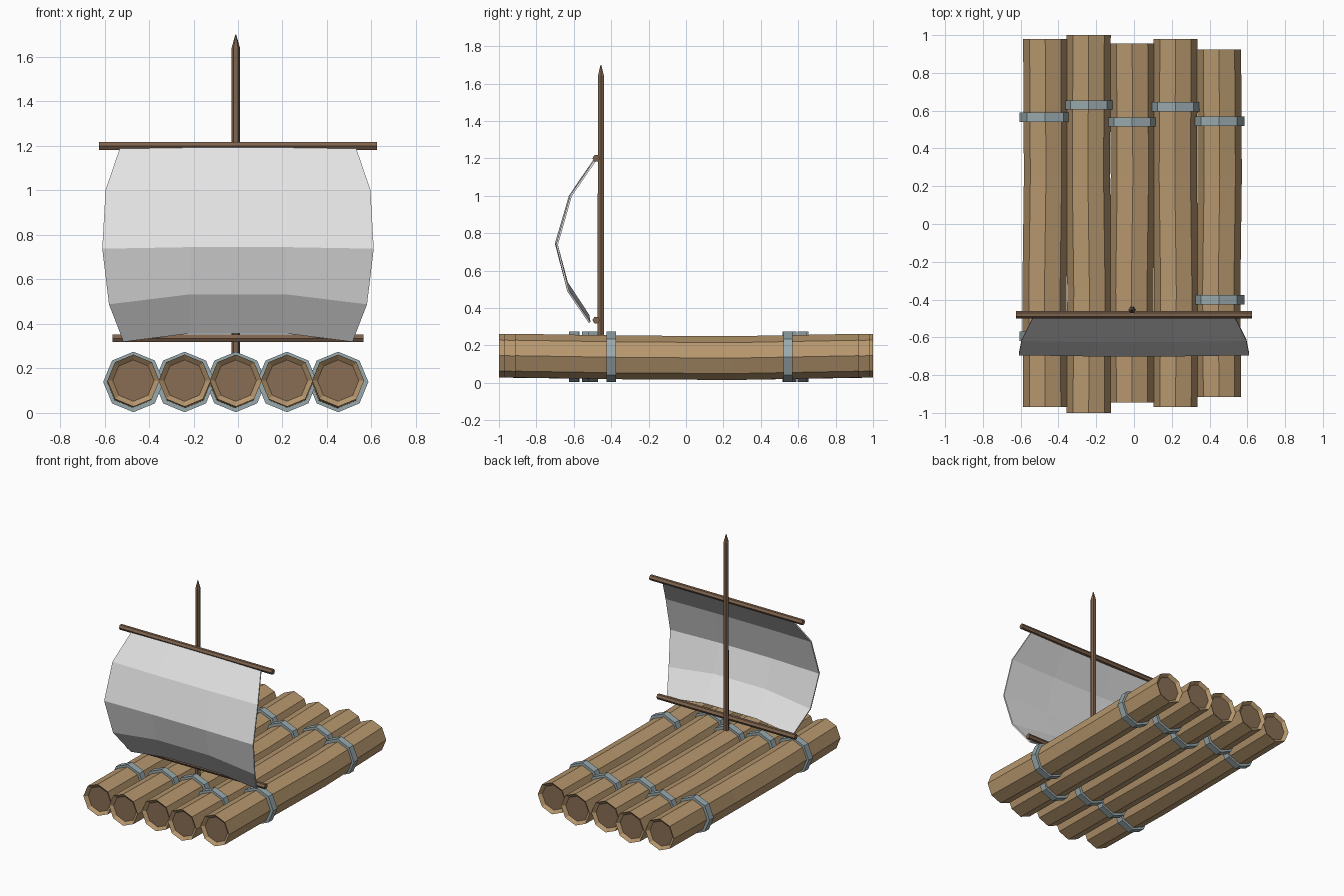
import bpy, bmesh, math
from mathutils import Vector

if "Cube" in bpy.data.objects:
    bpy.data.objects.remove(bpy.data.objects["Cube"], do_unlink=True)


def material(name, rgb):
    m = bpy.data.materials.new(name)
    m.use_nodes = True
    m.diffuse_color = (*rgb, 1)
    m.node_tree.nodes["Principled BSDF"].inputs["Base Color"].default_value = (*rgb, 1)
    return m


WOOD = material("log wood", (0.47, 0.31, 0.155))
CORE = material("log core", (0.25, 0.155, 0.09))
SPAR = material("spar wood", (0.21, 0.125, 0.075))
ROPE = material("blue grey rope", (0.32, 0.40, 0.42))
CLOTH = material("sail cloth", (0.78, 0.78, 0.78))


def finish(name, bm, *mats):
    bmesh.ops.recalc_face_normals(bm, faces=bm.faces)
    mesh = bpy.data.meshes.new(name)
    bm.to_mesh(mesh)
    bm.free()
    for m in mats:
        mesh.materials.append(m)
    obj = bpy.data.objects.new(name, mesh)
    bpy.context.collection.objects.link(obj)
    return obj


def tube(bm, stations, axis, sides, caps=True):
    """Loft regular polygons through (centre, radius) stations along an axis."""
    u, v = [Vector(a) for a in {"x": ((0, 1, 0), (0, 0, 1)),
                                "y": ((1, 0, 0), (0, 0, 1)),
                                "z": ((1, 0, 0), (0, 1, 0))}[axis]]
    rings = []
    for centre, r in stations:
        angles = [math.tau * i / sides for i in range(sides)]
        rings.append([bm.verts.new(Vector(centre) + r * (u * math.cos(a) + v * math.sin(a)))
                      for a in angles])
    for a, b in zip(rings, rings[1:]):
        for i in range(sides):
            j = (i + 1) % sides
            bm.faces.new((a[i], a[j], b[j], b[i]))
    if caps:
        return [bm.faces.new(rings[0]), bm.faces.new(rings[-1])]
    return rings


def log(name, x, y0, y1, sway):
    bm = bmesh.new()
    r = 0.117
    ends = tube(bm, [((x, y0, 0.145), r), ((x + sway, -0.35, 0.136), r),
                     ((x - sway, 0.25, 0.132), r), ((x, y1, 0.145), r)], "y", 8)
    bmesh.ops.recalc_face_normals(bm, faces=bm.faces)
    # hollowed darker cores at both ends
    for f in ends:
        bmesh.ops.inset_region(bm, faces=[f], thickness=0.024)
        bmesh.ops.translate(bm, verts=f.verts, vec=f.normal * -0.02)
        f.material_index = 1
    finish(name, bm, WOOD, CORE)


def lashing(name, x, y):
    bm = bmesh.new()
    half, outer, inner = 0.025, 0.136, 0.112
    path = [(-half, inner), (-half, outer), (half, outer), (half, inner)]
    rings = tube(bm, [((x, y + d, 0.139), r) for d, r in path], "y", 8, caps=False)
    for i in range(8):
        j = (i + 1) % 8
        bm.faces.new((rings[-1][i], rings[-1][j], rings[0][j], rings[0][i]))
    finish(name, bm, ROPE)


# Logs with two lashings each: x, front end, back end, front and back lashing
logs = [(-0.47, -0.97, 0.98, -0.595, 0.565),
        (-0.24, -1.0, 1.0, -0.53, 0.63),
        (-0.01, -0.945, 0.955, -0.495, 0.54),
        (0.22, -0.97, 0.98, -0.60, 0.62),
        (0.45, -0.915, 0.925, -0.40, 0.545)]
for n, (x, y0, y1, front, back) in enumerate(logs, 1):
    log(f"log_{n}", x, y0, y1, 0.004 * (-1) ** n)
    lashing(f"front_lashing_{n}", x, front)
    lashing(f"back_lashing_{n}", x, back)

# Mast with a pointed tip
bm = bmesh.new()
tube(bm, [((-0.01, -0.455, 0.2), 0.02), ((-0.01, -0.455, 1.64), 0.019),
          ((-0.01, -0.455, 1.70), 0.002)], "z", 6)
finish("mast", bm, SPAR)

# Upper and lower yards
for name, half, z in (("upper_yard", 0.625, 1.20), ("lower_yard", 0.565, 0.335)):
    bm = bmesh.new()
    tube(bm, [((-half, -0.48, z), 0.02), ((half, -0.48, z), 0.02)], "x", 6)
    finish(name, bm, SPAR)

# Billowing sail: half width, y, side z, middle z for every row
rows = [(0.53, -0.485, 1.19, 1.19), (0.595, -0.615, 1.0, 1.0),
        (0.61, -0.69, 0.738, 0.745), (0.58, -0.63, 0.49, 0.535),
        (0.515, -0.515, 0.322, 0.36)]
bm = bmesh.new()
grid = []
for half, y, zs, zm in rows:
    grid.append([bm.verts.new((x, y - bulge, z)) for x, z, bulge in
                 ((-half, zs, 0), (-0.215, zm, 0.006), (0.215, zm, 0.006), (half, zs, 0))])
for a, b in zip(grid, grid[1:]):
    for i in range(3):
        bm.faces.new((a[i], a[i + 1], b[i + 1], b[i]))
sail = finish("sail", bm, CLOTH)
mod = sail.modifiers.new("thickness", "SOLIDIFY")
mod.thickness = 0.01
mod.offset = 0
